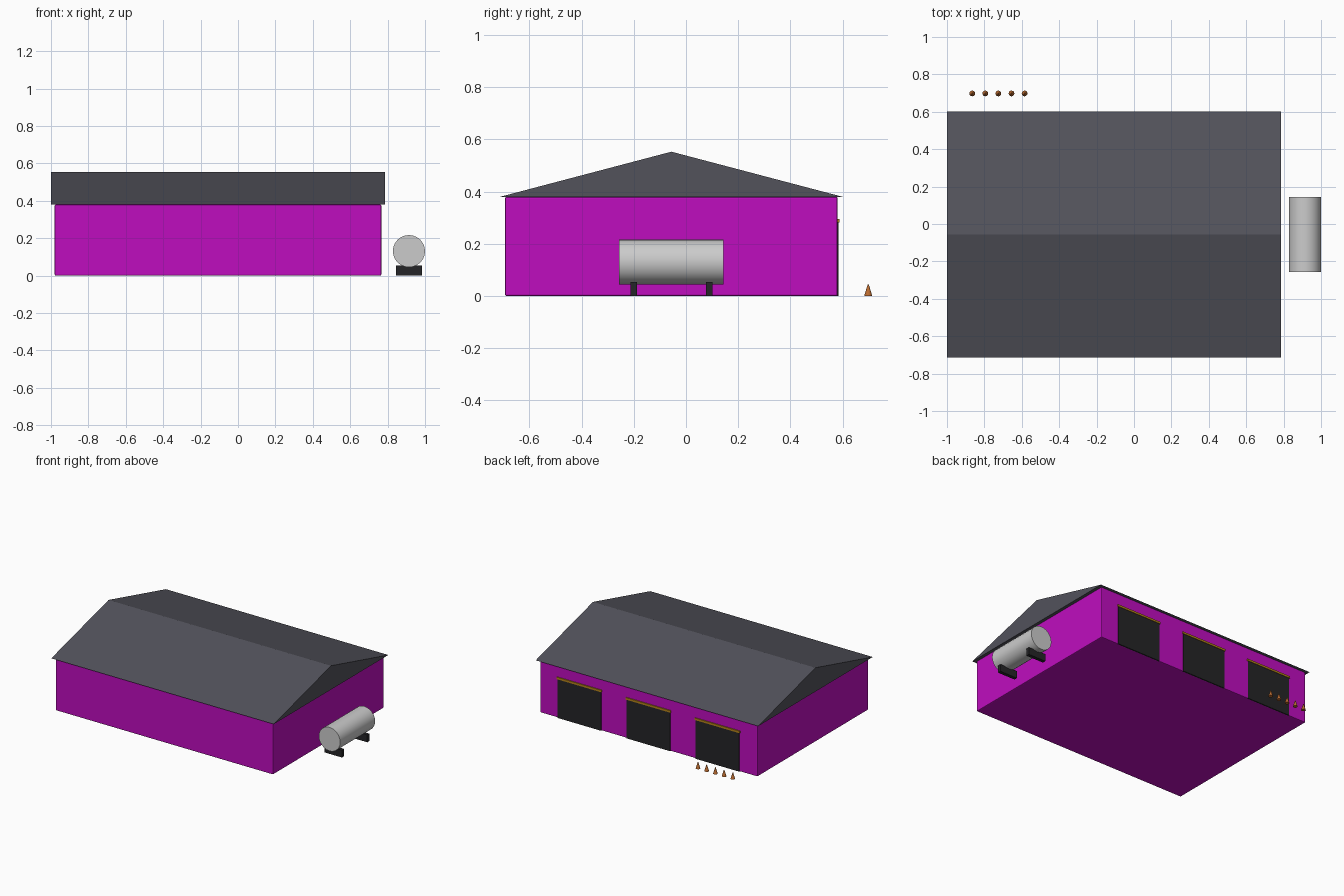
import bpy, math

if "Cube" in bpy.data.objects:
    bpy.data.objects.remove(bpy.data.objects["Cube"])

def material(name, rgb):
    m = bpy.data.materials.new(name)
    m.diffuse_color = (*rgb, 1)
    m.use_nodes = True
    m.node_tree.nodes["Principled BSDF"].inputs["Base Color"].default_value = m.diffuse_color
    return m

MAGENTA = material("magenta_paint", (0.52, 0.004, 0.52))
SLATE = material("slate", (0.085, 0.085, 0.105))
DARK = material("dark_metal", (0.018, 0.018, 0.02))
AMBER = material("amber", (0.45, 0.22, 0.01))
ORANGE = material("orange", (0.5, 0.15, 0.03))
STEEL = material("steel", (0.55, 0.55, 0.53))

def box(name, x, y, z, mat, bevel=0):
    """Box from (min, max) ranges on each axis."""
    bpy.ops.mesh.primitive_cube_add(size=1, location=[sum(r) / 2 for r in (x, y, z)])
    o = bpy.context.object
    o.name = name
    o.scale = [r[1] - r[0] for r in (x, y, z)]
    bpy.ops.object.transform_apply(location=False, rotation=False, scale=True)
    o.data.materials.append(mat)
    if bevel:
        b = o.modifiers.new("bevel", 'BEVEL')
        b.width, b.segments = bevel, 2
    return o

CX, CY = -0.107, -0.056          # building centre
HX, HY, EAVE, RIDGE = 0.873, 0.637, 0.38, 0.553
OVER = 0.02
BACK = CY + HY

# Walls
box("walls", (CX - HX, CX + HX), (CY - HY, BACK), (0, EAVE), MAGENTA, 0.006)

# Gable roof: triangular profile run along x
profile = [(CY - HY - OVER, EAVE), (CY + HY + OVER, EAVE), (CY, RIDGE)]
verts = [(CX + s * (HX + OVER), y, z) for s in (-1, 1) for y, z in profile]
faces = [(0, 2, 1), (3, 4, 5), (0, 1, 4, 3), (1, 2, 5, 4), (2, 0, 3, 5)]
mesh = bpy.data.meshes.new("roof")
mesh.from_pydata(verts, [], faces)
mesh.materials.append(SLATE)
bpy.context.collection.objects.link(bpy.data.objects.new("roof", mesh))

# Roller doors with header strips on the back wall
for i in range(3):
    x = CX + (i - 1) * 0.555
    box(f"door_{i + 1}", (x - 0.175, x + 0.175), (BACK - 0.005, BACK + 0.004), (0, 0.281), DARK)
    box(f"door_header_{i + 1}", (x - 0.181, x + 0.181), (BACK - 0.005, BACK + 0.007), (0.281, 0.296), AMBER)

# Storage tank lying along y
TX = 0.914
bpy.ops.mesh.primitive_cylinder_add(vertices=24, radius=0.086, depth=0.4,
                                    location=(TX, CY, 0.131), rotation=(math.pi / 2, 0, 0))
tank = bpy.context.object
tank.name = "tank"
tank.data.materials.append(STEEL)
bpy.ops.object.shade_smooth_by_angle(angle=math.radians(30))

# Tank saddles
for name, s in (("front", -1), ("back", 1)):
    y = CY + s * 0.145
    box(f"tank_saddle_{name}", (TX - 0.07, TX + 0.07), (y - 0.0125, y + 0.0125), (0, 0.053), DARK)

# Row of traffic cones
for i in range(5):
    bpy.ops.mesh.primitive_cone_add(vertices=12, radius1=0.0155, radius2=0.002, depth=0.045,
                                    location=(-0.725 + (i - 2) * 0.07, 0.698, 0.0225))
    cone = bpy.context.object
    cone.name = f"cone_{i + 1}"
    cone.data.materials.append(ORANGE)
    bpy.ops.object.shade_smooth_by_angle(angle=math.radians(40))
